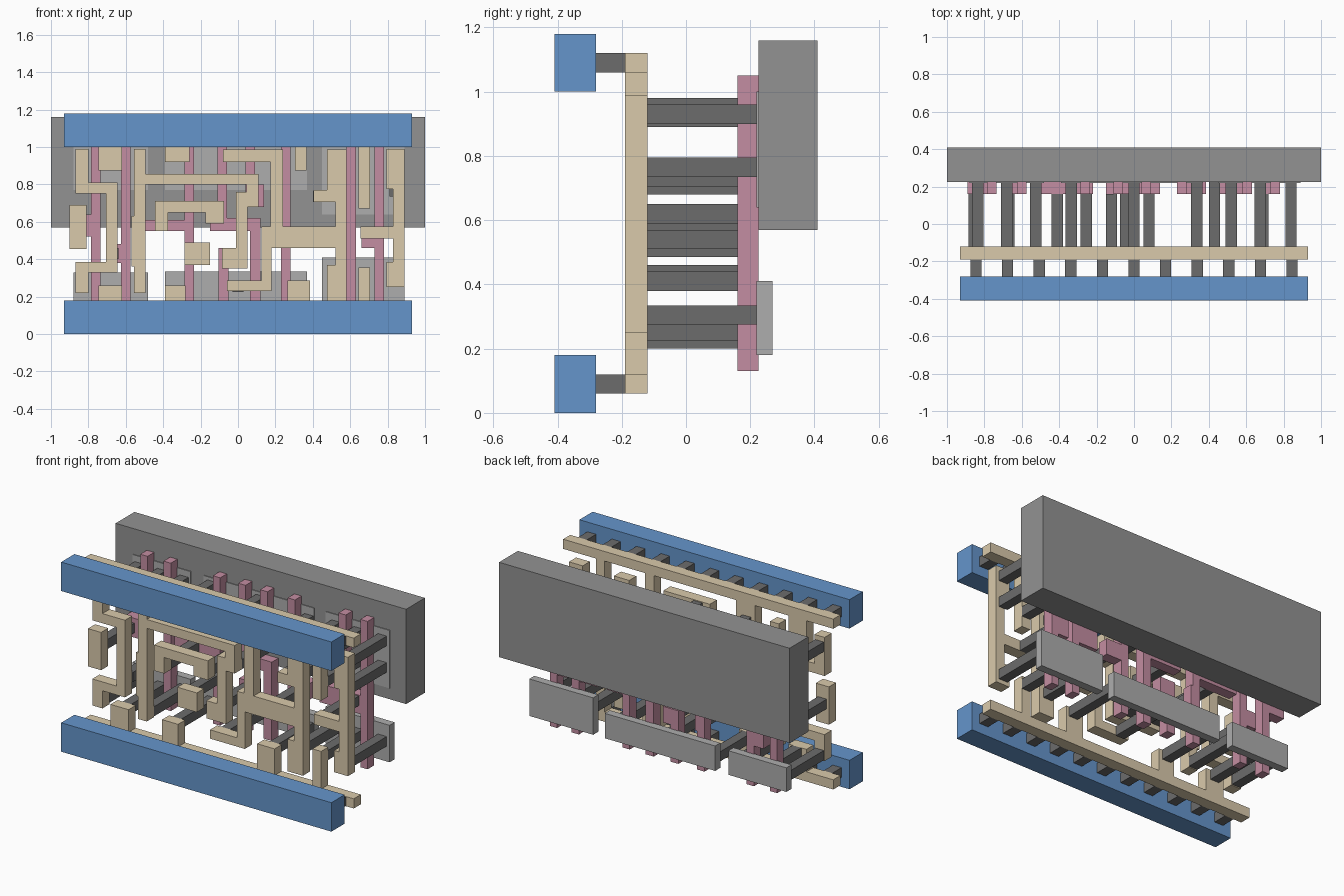
import bpy, bmesh


def material(name, rgb):
    m = bpy.data.materials.new(name)
    m.diffuse_color = (*rgb, 1)
    return m


BLUE = material("upper_metal", (0.13, 0.30, 0.60))
TAN = material("lower_metal", (0.70, 0.59, 0.41))
PINK = material("gate_layer", (0.55, 0.27, 0.36))
DARK = material("contact_dark", (0.15, 0.15, 0.15))
LIGHT = material("diffusion_grey", (0.42, 0.42, 0.42))
GREY = material("well_grey", (0.29, 0.29, 0.29))


def slab(name, y0, y1, mat, *rects):
    """Union of x0, x1, z0, z1 rectangles, extruded from y0 to y1."""
    xs = sorted({v for r in rects for v in r[:2]})
    zs = sorted({v for r in rects for v in r[2:]})
    bm = bmesh.new()
    grid = {}

    def vert(i, k):
        if (i, k) not in grid:
            grid[i, k] = bm.verts.new((xs[i], y0, zs[k]))
        return grid[i, k]

    for i in range(len(xs) - 1):
        for k in range(len(zs) - 1):
            cx, cz = (xs[i] + xs[i + 1]) / 2, (zs[k] + zs[k + 1]) / 2
            if any(a < cx < b and c < cz < d for a, b, c, d in rects):
                bm.faces.new([vert(i, k), vert(i + 1, k), vert(i + 1, k + 1), vert(i, k + 1)])
    bmesh.ops.dissolve_limit(bm, angle_limit=0.01, verts=bm.verts[:], edges=bm.edges[:])
    ext = bmesh.ops.extrude_face_region(bm, geom=bm.faces[:], use_keep_orig=True)
    for v in ext["geom"]:
        if isinstance(v, bmesh.types.BMVert):
            v.co.y = y1
    bmesh.ops.recalc_face_normals(bm, faces=bm.faces[:])
    me = bpy.data.meshes.new(name)
    bm.to_mesh(me)
    bm.free()
    me.materials.append(mat)
    ob = bpy.data.objects.new(name, me)
    bpy.context.collection.objects.link(ob)
    return ob


# Large back block
slab("well_block", 0.225, 0.41, GREY, (-1, 1, 0.57, 1.16))

# Front power rails and the short pegs behind them
for label, z in (("lower", 0), ("upper", 1)):
    slab(label + "_rail", -0.41, -0.28, BLUE, (-0.93, 0.93, z, z + 0.18))
    for i in range(11):
        x = (i - 5) * 0.169
        slab(label + "_rail_peg", -0.28, -0.19, DARK, (x - 0.03, x + 0.03, z + 0.06, z + 0.12))

# Light diffusion plates: lower row and upper row
for x0, x1, low_top, high_bottom in ((-0.88, -0.48, 0.33, 0.77),
                                     (-0.39, 0.37, 0.335, 0.77),
                                     (0.45, 0.89, 0.41, 0.64)):
    slab("lower_diffusion", 0.22, 0.27, LIGHT, (x0, x1, 0.18, low_top))
    slab("upper_diffusion", 0.22, 0.27, LIGHT, (x0, x1, high_bottom, 1.0))


# Tan wiring
def wire(name, *rects):
    slab(name, -0.19, -0.12, TAN, *rects)


wire("upper_inner_rail", (-0.93, 0.93, 1.06, 1.12), (-0.745, -0.62, 0.875, 1.06),
     (-0.39, -0.26, 0.92, 1.06), (0.305, 0.365, 0.875, 1.06), (0.645, 0.705, 0.67, 1.06))
wire("lower_inner_rail", (-0.93, 0.93, 0.06, 0.12), (-0.745, -0.62, 0.12, 0.26),
     (-0.39, -0.28, 0.12, 0.26), (0.265, 0.385, 0.12, 0.285), (0.645, 0.705, 0.12, 0.355))
wire("left_pad", (-0.90, -0.81, 0.455, 0.69))
wire("centre_pad", (-0.285, -0.15, 0.37, 0.49))
wire("left_wire", (-0.87, -0.80, 0.75, 0.99), (-0.87, -0.645, 0.75, 0.81),
     (-0.705, -0.645, 0.33, 0.81), (-0.87, -0.645, 0.33, 0.385), (-0.87, -0.80, 0.22, 0.385))
wire("long_wire", (-0.555, -0.495, 0.22, 0.99), (-0.57, -0.495, 0.36, 0.63),
     (-0.555, 0.11, 0.80, 0.855), (0.045, 0.11, 0.68, 0.855),
     (-0.01, 0.05, 0.35, 0.76), (-0.085, 0.05, 0.35, 0.46))
wire("arch_wire", (-0.445, -0.075, 0.65, 0.71), (-0.445, -0.375, 0.55, 0.71),
     (-0.175, -0.075, 0.59, 0.71))
wire("middle_wire", (-0.08, 0.24, 0.92, 0.985), (0.175, 0.24, 0.46, 0.985),
     (0.125, 0.55, 0.46, 0.575), (0.125, 0.18, 0.23, 0.575), (-0.06, 0.18, 0.23, 0.285),
     (0.475, 0.58, 0.77, 0.985), (0.52, 0.58, 0.17, 0.985),
     (0.405, 0.52, 0.705, 0.77), (0.475, 0.58, 0.17, 0.37))
wire("right_wire", (0.795, 0.89, 0.775, 0.99), (0.83, 0.89, 0.25, 0.99),
     (0.655, 0.89, 0.51, 0.575), (0.795, 0.89, 0.25, 0.385))


# Pink gate bars with landing pads
def gate(name, *rects):
    slab(name, 0.16, 0.225, PINK, *rects)


gate("gate_far_left", (-0.785, -0.735, 0.13, 1.05), (-0.89, -0.735, 0.52, 0.64))
gate("gate_left", (-0.625, -0.575, 0.13, 1.05), (-0.69, -0.575, 0.38, 0.48))
gate("gate_mid_left", (-0.285, -0.235, 0.13, 1.05), (-0.55, -0.235, 0.55, 0.61),
     (-0.285, -0.22, 0.37, 0.49))
gate("gate_centre_upper", (-0.11, -0.06, 0.55, 1.05), (-0.15, 0.12, 0.55, 0.62),
     (0.065, 0.12, 0.13, 0.6))
gate("gate_centre_lower", (-0.105, -0.05, 0.13, 0.46), (-0.105, 0.0, 0.36, 0.46))
gate("gate_centre_short", (0.04, 0.09, 0.68, 1.05), (0.04, 0.14, 0.68, 0.8))
gate("gate_mid_right", (0.23, 0.28, 0.13, 1.05), (0.23, 0.385, 0.46, 0.56))
gate("gate_right", (0.58, 0.63, 0.13, 1.05), (0.45, 0.63, 0.46, 0.575))
gate("gate_far_right", (0.73, 0.78, 0.13, 1.05), (0.66, 0.78, 0.46, 0.575))

# Dark pegs joining the wiring to gates and diffusion
GATE_PEGS = ((-0.855, 0.58), (-0.67, 0.43), (-0.41, 0.58), (-0.255, 0.43), (-0.12, 0.62),
             (-0.045, 0.41), (0.08, 0.71), (0.335, 0.515), (0.69, 0.54))
UPPER_PEGS = ((-0.835, 0.93), (-0.68, 0.93), (-0.525, 0.93), (-0.335, 0.95), (0, 0.95),
              (0.335, 0.92), (0.52, 0.93), (0.52, 0.83 - 0.065), (0.43, 0.735),
              (0.675, 0.93), (0.675, 0.765), (0.84, 0.93), (0.84, 0.81 - 0.045))
LOWER_PEGS = ((-0.835, 0.255), (-0.68, 0.23), (-0.525, 0.255), (-0.335, 0.23), (0, 0.255),
              (0.335, 0.255), (0.52, 0.305), (0.675, 0.305), (0.84, 0.305))
for name, pegs, depth in (("gate_peg", GATE_PEGS, 0.16), ("upper_peg", UPPER_PEGS, 0.225),
                          ("lower_peg", LOWER_PEGS, 0.22)):
    for x, z in pegs:
        slab(name, -0.12, depth, DARK, (x - 0.03, x + 0.03, z - 0.03, z + 0.03))
